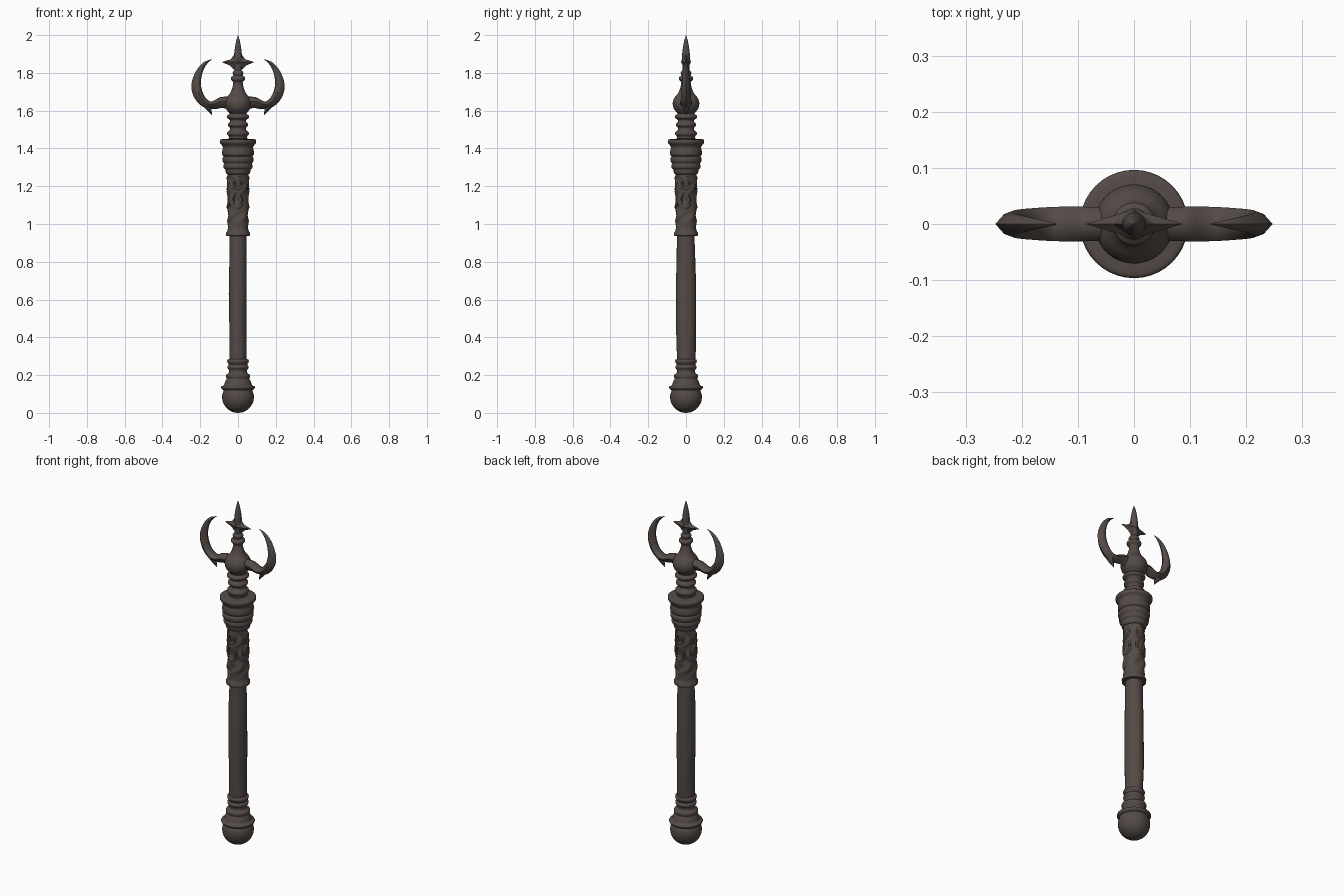
import bpy, bmesh, math
from mathutils import Vector

iron = bpy.data.materials.new("dark bronze iron")
iron.diffuse_color = (0.088, 0.070, 0.061, 1)


def finish(name, bm, angle=40):
    bmesh.ops.recalc_face_normals(bm, faces=bm.faces)
    me = bpy.data.meshes.new(name)
    bm.to_mesh(me)
    bm.free()
    ob = bpy.data.objects.new(name, me)
    bpy.context.collection.objects.link(ob)
    me.materials.append(iron)
    bpy.ops.object.select_all(action='DESELECT')
    bpy.context.view_layer.objects.active = ob
    ob.select_set(True)
    bpy.ops.object.shade_smooth_by_angle(angle=math.radians(angle))
    return ob


def skin(bm, rings):
    """Join vertex loops into a closed tube with capped ends."""
    loops = [[bm.verts.new(p) for p in r] for r in rings]
    n = len(loops[0])
    for a, b in zip(loops, loops[1:]):
        for i in range(n):
            bm.faces.new((a[i], a[(i + 1) % n], b[(i + 1) % n], b[i]))
    bm.faces.new(loops[0][::-1])
    bm.faces.new(loops[-1])


def spline(pts, steps=4):
    """Catmull-Rom through points of any dimension."""
    out = []
    for i in range(len(pts) - 1):
        p0, p1, p2, p3 = (pts[max(0, min(len(pts) - 1, i + k))] for k in (-1, 0, 1, 2))
        for s in range(steps):
            t = s / steps
            out.append([0.5 * (2 * b + (c - a) * t + (2 * a - 5 * b + 4 * c - d) * t * t
                               + (3 * b - a - 3 * c + d) * t ** 3)
                        for a, b, c, d in zip(p0, p1, p2, p3)])
    return out + [list(pts[-1])]


def lathe(name, prof, sides=40, swell=None, smooth=True):
    bm = bmesh.new()
    rings = []
    for r, z in (spline(prof, 3) if smooth else prof):
        r = max(r, 0.0008)
        ring = []
        for i in range(sides):
            a = 2 * math.pi * i / sides
            q = r + (swell(a, z) if swell else 0)
            ring.append((q * math.cos(a), q * math.sin(a), z))
        rings.append(ring)
    skin(bm, rings)
    return finish(name, bm)


# round pommel with its rings
ball = [(0.084 * math.sin(t * math.pi / 14), 0.084 - 0.084 * math.cos(t * math.pi / 14))
        for t in range(10)]
lathe("pommel", ball + [(0.080, 0.122), (0.088, 0.130), (0.088, 0.140), (0.074, 0.147),
      (0.068, 0.165), (0.060, 0.180), (0.064, 0.190), (0.063, 0.202), (0.050, 0.210),
      (0.048, 0.225), (0.056, 0.238), (0.055, 0.248), (0.049, 0.256), (0.056, 0.268),
      (0.056, 0.280), (0.046, 0.286)])


# grip: slightly swollen front and back, with a shallow winding vine
def grip_swell(a, z):
    bulge = 0.008 * math.sin(a) ** 2 * max(0, math.sin(math.pi * (z - 0.25) / 0.65))
    vine = 0.003 * max(0, math.cos(a - 5 * z)) ** 8
    return bulge + vine


lathe("grip", [(0.046, 0.27 + 0.03 * i) for i in range(24)], swell=grip_swell, smooth=False)


# carved sleeve: relief of scrolls running round it
def carving(a, z):
    fade = max(0, min(1, (z - 0.97) / 0.03, (1.27 - z) / 0.03))
    return 0.006 * fade * math.sin(4 * a + 2 * math.sin(z * 40)) * math.sin(z * 44)


lathe("carved_sleeve", [(0.046, 0.936), (0.063, 0.938), (0.064, 0.952), (0.057, 0.962)]
      + [(0.055, 0.975 + 0.0125 * i) for i in range(24)] + [(0.057, 1.275)],
      sides=64, swell=carving, smooth=False)

# oval scroll medallions on four sides of the sleeve
bm = bmesh.new()
for k in range(4):
    ang = k * math.pi / 2
    for cz, w, h in ((1.13, 0.026, 0.042), (1.215, 0.020, 0.030)):
        grid = []
        for i in range(20):
            u = 2 * math.pi * i / 20
            row = []
            for j in range(6):
                v = 2 * math.pi * j / 6
                x = (w + 0.007 * math.cos(v)) * math.cos(u)
                d = 0.055 + 0.006 * math.sin(v)
                th = ang + x / 0.055
                row.append(bm.verts.new((d * math.cos(th), d * math.sin(th),
                                         cz + (h + 0.007 * math.cos(v)) * math.sin(u))))
            grid.append(row)
        for i in range(20):
            for j in range(6):
                bm.faces.new((grid[i][j], grid[(i + 1) % 20][j],
                              grid[(i + 1) % 20][(j + 1) % 6], grid[i][(j + 1) % 6]))
finish("sleeve_scrolls", bm, 60)

# flared collar above the sleeve
lathe("flared_collar", [(0.050, 1.262), (0.062, 1.266), (0.066, 1.280), (0.068, 1.290),
      (0.076, 1.298), (0.077, 1.312), (0.074, 1.320), (0.082, 1.332), (0.082, 1.350),
      (0.076, 1.358), (0.084, 1.368), (0.083, 1.390), (0.080, 1.405), (0.086, 1.418),
      (0.095, 1.428), (0.096, 1.442), (0.090, 1.448), (0.064, 1.450), (0.050, 1.452)])

# ringed neck, hub and finial stem
lathe("neck_and_hub", [(0.048, 1.440), (0.048, 1.462), (0.057, 1.474), (0.056, 1.486),
      (0.043, 1.498), (0.042, 1.510), (0.052, 1.520), (0.052, 1.532), (0.043, 1.542),
      (0.044, 1.552), (0.058, 1.562), (0.057, 1.574), (0.044, 1.584), (0.050, 1.592),
      (0.063, 1.608), (0.070, 1.630), (0.069, 1.650), (0.060, 1.670), (0.045, 1.688),
      (0.036, 1.705), (0.030, 1.722), (0.026, 1.738), (0.026, 1.752), (0.037, 1.764),
      (0.037, 1.776), (0.025, 1.786), (0.028, 1.797), (0.027, 1.805), (0.018, 1.815)])

# spike at the tip
lathe("spike", [(0.017, 1.80), (0.020, 1.85), (0.021, 1.89), (0.016, 1.935),
                (0.009, 1.972), (0.0, 2.0)], sides=16)

# star cross-guard: ridged plate around the spike
half = [(0.0, 1.96), (0.022, 1.895), (0.038, 1.872), (0.086, 1.857),
        (0.045, 1.840), (0.026, 1.822), (0.0, 1.800)]
outline = half + [(-x, z) for x, z in half[-2:0:-1]]
bm = bmesh.new()
rim = [bm.verts.new((x, 0, z)) for x, z in outline]
for side in (-1, 1):
    mid = bm.verts.new((0, side * 0.026, 1.857))
    for i in range(len(rim)):
        bm.faces.new((rim[i], rim[(i + 1) % len(rim)], mid))
finish("star_guard", bm, 25)

# crescent horns: inner x,z / outer x,z / half thickness along the sweep
stations = [(0.030, 1.680, 0.030, 1.605, 0.030), (0.066, 1.675, 0.068, 1.612, 0.030),
            (0.098, 1.670, 0.095, 1.613, 0.031), (0.122, 1.656, 0.125, 1.608, 0.031),
            (0.144, 1.649, 0.168, 1.612, 0.030), (0.166, 1.662, 0.208, 1.638, 0.028),
            (0.184, 1.690, 0.236, 1.678, 0.026), (0.196, 1.735, 0.247, 1.725, 0.023),
            (0.194, 1.775, 0.238, 1.775, 0.019), (0.182, 1.817, 0.212, 1.825, 0.014),
            (0.162, 1.850, 0.178, 1.858, 0.008), (0.137, 1.872, 0.138, 1.873, 0.001)]
section = [(0, 0), (0.15, 0.7), (0.4, 1), (0.7, 0.75), (1, 0),
           (0.7, -0.75), (0.4, -1), (0.15, -0.7)]
for sx, label in ((-1, "left"), (1, "right")):
    bm = bmesh.new()
    skin(bm, [[(sx * (ix + (ox - ix) * u), t * v, iz + (oz - iz) * u) for u, v in section]
              for ix, iz, ox, oz, t in spline(stations)])
    # small hooked barb under the horn
    barb = spline([(0.172, 1.640, 0.024), (0.160, 1.612, 0.018),
                   (0.147, 1.592, 0.009), (0.137, 1.576, 0.001)], 3)
    skin(bm, [[(sx * (x + r * math.cos(k * math.pi / 4)), r * math.sin(k * math.pi / 4),
                z + 0.3 * r * math.cos(k * math.pi / 4)) for k in range(8)]
              for x, z, r in barb])
    finish(label + "_horn", bm, 50)
